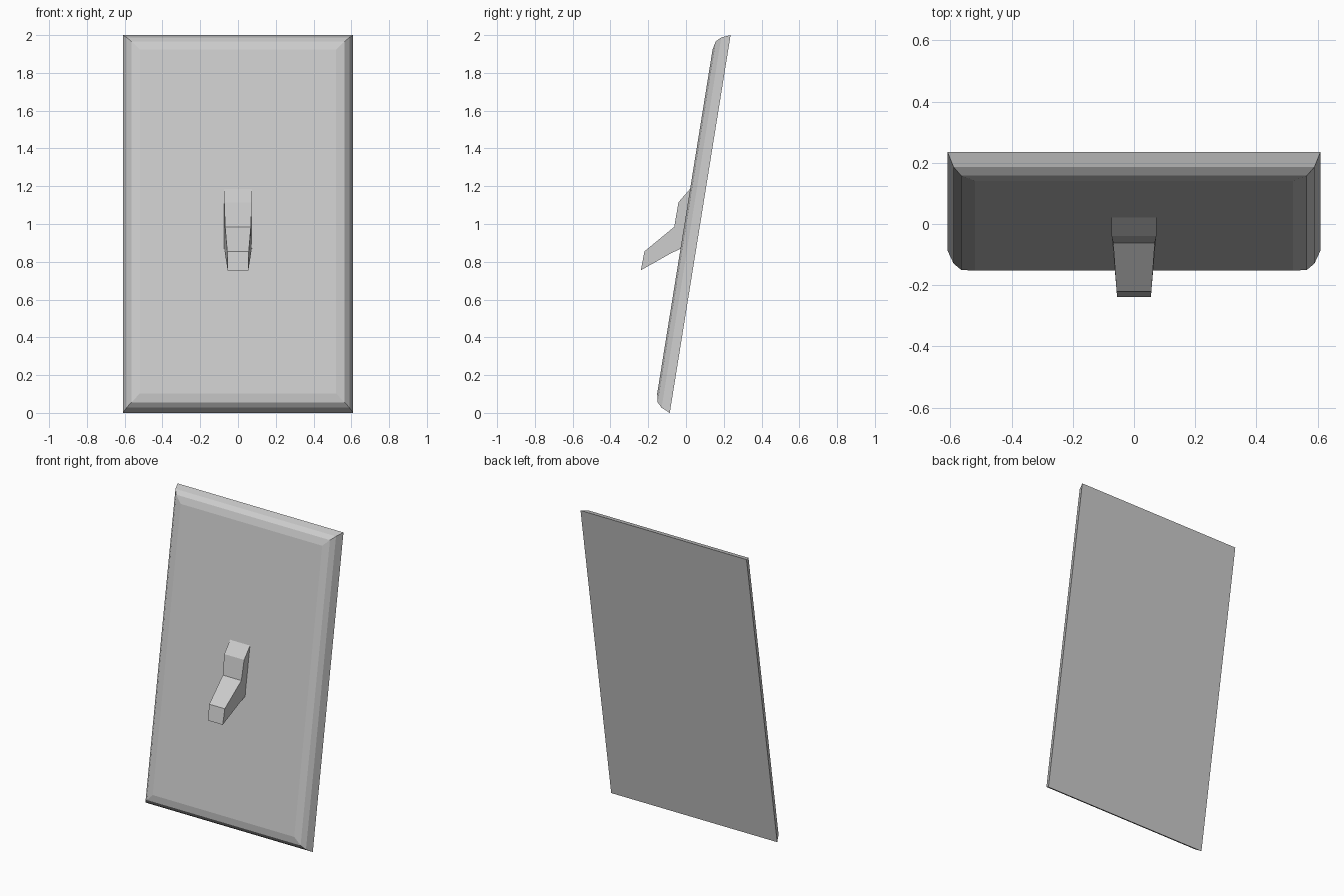
import bpy, bmesh
from math import atan2, sin, cos

if "Cube" in bpy.data.objects:
    bpy.data.objects.remove(bpy.data.objects["Cube"])

TILT = atan2(0.322, 2.0)
S, C = sin(TILT), cos(TILT)
HALF_W, LENGTH, BASE_Y = 0.61, 2.0 / C, -0.086


def make_object(name, bm):
    bmesh.ops.recalc_face_normals(bm, faces=bm.faces)
    mesh = bpy.data.meshes.new(name)
    bm.to_mesh(mesh)
    bm.free()
    obj = bpy.data.objects.new(name, mesh)
    bpy.context.collection.objects.link(obj)
    return obj


def bridge(bm, a, b):
    n = len(a)
    for i in range(n):
        j = (i + 1) % n
        bm.faces.new((a[i], a[j], b[j], b[i]))


# Leaning wall plate: rectangular rings stepped inward over a rounded rim
bm = bmesh.new()
rings = []
for inset, depth in [(0, 0), (0.02, 0.047), (0.045, 0.072), (0.09, 0.082)]:
    w, lo, hi = HALF_W - inset, inset, LENGTH - inset
    rings.append([bm.verts.new((x, BASE_Y + v * S - depth * C, v * C + depth * S))
                  for x, v in [(-w, lo), (w, lo), (w, hi), (-w, hi)]])
for a, b in zip(rings, rings[1:]):
    bridge(bm, a, b)
bm.faces.new(rings[0])
bm.faces.new(rings[-1])
make_object("wall_plate", bm)

# Toggle lever: side profile (y, z, half width), tapering toward the tip
profile = [(0.04, 1.18, 0.073), (0.025, 1.19, 0.073), (-0.04, 1.115, 0.073),
           (-0.062, 0.985, 0.068), (-0.22, 0.855, 0.057), (-0.239, 0.755, 0.055),
           (-0.08, 0.845, 0.069), (-0.03, 0.868, 0.073), (-0.012, 0.876, 0.073)]
bm = bmesh.new()
left, right = ([bm.verts.new((side * w, y, z)) for y, z, w in profile]
               for side in (-1, 1))
bridge(bm, left, right)
bm.faces.new(left)
bm.faces.new(right)
make_object("toggle_lever", bm)
